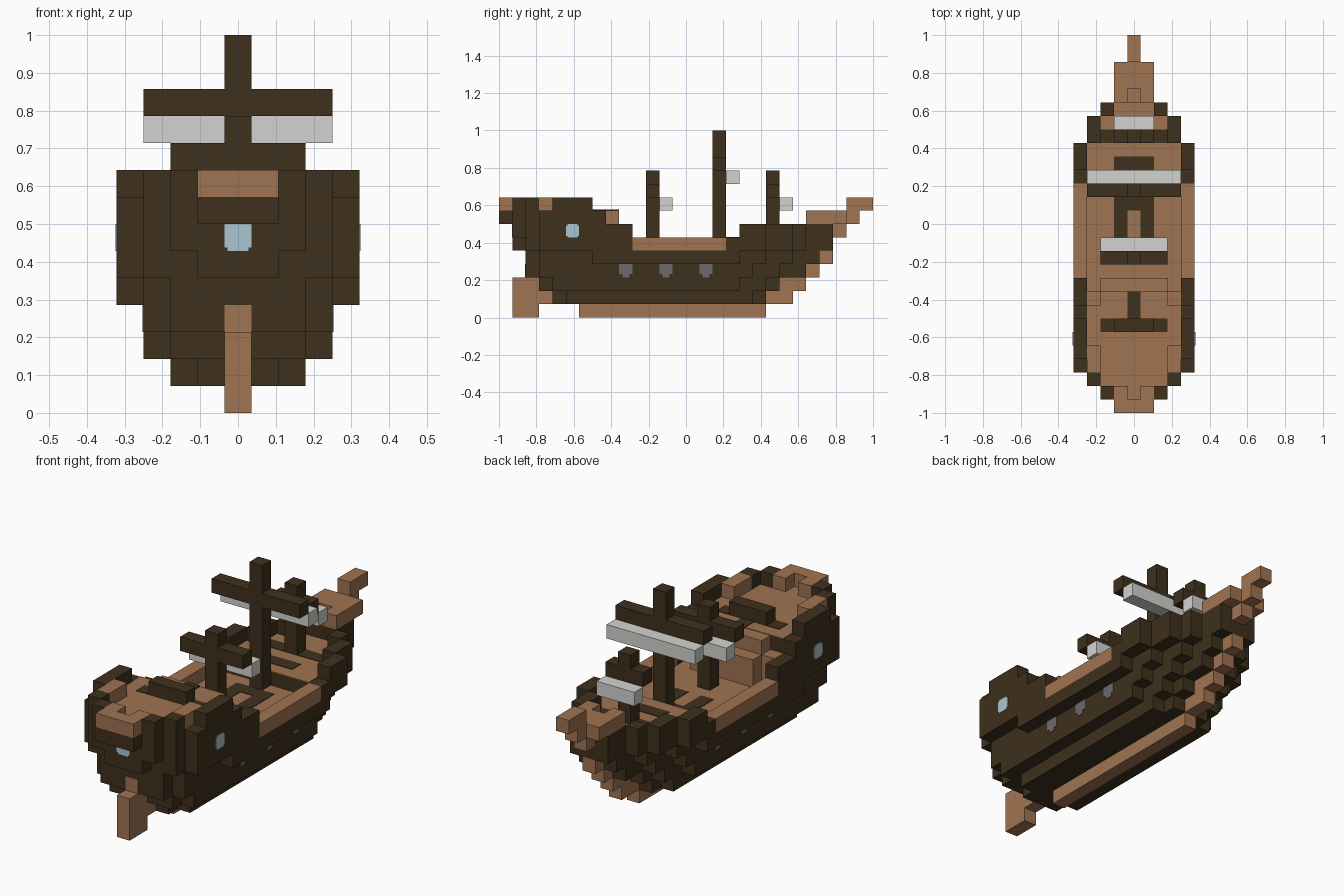
import bpy
import bmesh
from mathutils import Matrix, Vector

UNIT = 1 / 14      # size of one block
THIN = 0.04        # plate thickness in blocks

default_cube = bpy.data.objects.get("Cube")
if default_cube:
    bpy.data.objects.remove(default_cube, do_unlink=True)


def make_material(name, red, green, blue):
    mat = bpy.data.materials.new(name)
    mat.use_nodes = True
    colour = (red, green, blue, 1)
    mat.diffuse_color = colour
    mat.node_tree.nodes["Principled BSDF"].inputs["Base Color"].default_value = colour
    return mat


dark = make_material("dark timber", 0.049, 0.03, 0.012)
brown = make_material("brown timber", 0.35, 0.173, 0.083)
cloth = make_material("sail cloth", 0.65, 0.65, 0.63)
glass = make_material("window glass", 0.41, 0.56, 0.63)
iron = make_material("porthole grey", 0.155, 0.143, 0.148)


def part(name, mat, boxes, mirror=False):
    """Join boxes (x range, y range, z range in blocks) into one object."""
    bm = bmesh.new()
    for xs, ys, zs in boxes:
        sides = [xs, (-xs[1], -xs[0])] if mirror else [xs]
        for xr in sides:
            low = Vector((xr[0], ys[0] - 14, zs[0])) * UNIT
            high = Vector((xr[1], ys[1] - 14, zs[1])) * UNIT
            size = high - low
            matrix = Matrix.Translation((low + high) / 2) @ Matrix.Diagonal((*size, 1))
            bmesh.ops.create_cube(bm, size=1, matrix=matrix)
    mesh = bpy.data.meshes.new(name)
    bm.to_mesh(mesh)
    bm.free()
    mesh.materials.append(mat)
    obj = bpy.data.objects.new(name, mesh)
    bpy.context.collection.objects.link(obj)
    return obj


def wide(half, ys, zs):
    """Box centred on the keel line, reaching half blocks to each side."""
    return ((-half, half), ys, zs)


def plate(half, ys, z):
    return wide(half, ys, (z, z + THIN))


# Stepped hull: each layer lists half width, first and last row
hull_layers = {
    1: [(2.5, 5, 19), (1.5, 4, 20)],
    2: [(3.5, 4, 18), (2.5, 3, 20), (1.5, 3, 21)],
    3: [(3.5, 3, 19), (2.5, 2, 21), (1.5, 2, 23)],
    4: [(4.5, 7, 18), (3.5, 3, 20), (2.5, 2, 22), (1.5, 2, 24)],
}
part("hull", dark, [wide(half, (a, b), (z, z + 1))
                    for z, rows in hull_layers.items() for half, a, b in rows])

# Keel, stem and rudder
part("keel", brown, [wide(0.5, (6, 20), (0, 1))])
part("stem", brown, [
    wide(0.5, (20, 22), (1, 2)),
    wide(0.5, (21, 23), (2, 3)),
    wide(0.5, (23, 24), (3, 4)),
    wide(0.5, (24, 25), (4, 5)),
])
part("rudder", brown, [
    wide(0.5, (1, 3), (0, 3)),
    wide(0.5, (3, 4), (1, 2)),
    wide(0.5, (2 - THIN, 3), (3, 4)),
])

# Main deck and gunwales
part("main_deck", brown, [plate(3.5, (9, 17), 5)])
part("gunwale", brown, [((3.5, 4.5), (10, 17), (5, 6))], mirror=True)
part("hatch_frame", dark, [
    ((-1.5, -0.5), (13, 16), (5, 5 + 2 * THIN)),
    ((0.5, 1.5), (13, 16), (5, 5 + 2 * THIN)),
    wide(0.5, (15, 16), (5, 5 + 2 * THIN)),
])

# Stern castle
part("stern_castle", dark, [
    wide(4.5, (3, 8), (5, 8)),
    wide(3.5, (2, 3), (5, 8)),
    wide(2.5, (1, 2), (6, 8)),
    wide(1.5, (1, 2), (5, 6)),
    wide(1.5, (0, 1), (7, 8)),
])
part("stern_side_wall", dark, [((3.5, 4.5), (8, 10), (5, 7))], mirror=True)
part("stern_steps", brown, [
    wide(3.5, (8, 9), (5, 7)),
    wide(2.5, (8, 9), (7, 8)),
    wide(2.5, (9, 10), (5, 7)),
])
part("stern_deck", brown, [
    plate(3.5, (3, 8), 8),
    plate(2.5, (2, 3), 8),
    plate(1.5, (1, 2), 8),
])
part("stern_stair", dark, [
    wide(0.5, (7, 9), (8, 8 + 2 * THIN)),
    wide(2.5, (6, 7), (8, 8 + 2 * THIN)),
])
part("stern_rail_dark", dark, [
    ((3.5, 4.5), (4, 7), (8, 9)),
    ((2.5, 3.5), (2, 3), (8, 9)),
    ((1.5, 2.5), (1, 2), (8, 9)),
], mirror=True)
part("stern_rail_brown", brown, [
    ((2.5, 3.5), (3, 5), (8, 9)),
    ((0.5, 1.5), (1, 2), (8, 9)),
], mirror=True)
part("stern_ledge", brown, [wide(1.5, (0, 1), (8, 9))])
part("stern_cross_rail", dark, [wide(1.5, (6, 7), (8, 9))])

# Bow castle
part("bow_castle", dark, [
    wide(4.5, (17, 20), (5, 6)),
    wide(3.5, (20, 22), (5, 6)),
    wide(2.5, (22, 23), (5, 6)),
    wide(1.5, (23, 25), (5, 7)),
])
part("bow_rail", dark, [
    ((3.5, 4.5), (18, 20), (6, 7)),
    ((2.5, 3.5), (20, 22), (6, 7)),
    ((1.5, 2.5), (22, 23), (6, 7)),
], mirror=True)
part("bow_deck", brown, [
    plate(3.5, (17, 20), 6),
    plate(2.5, (20, 22), 6),
    plate(1.5, (22, 23), 6),
])
part("bow_hatch", dark, [
    wide(1.5, (18, 19), (6, 6 + 2 * THIN)),
    wide(2.5, (20, 21), (6, 6 + 2 * THIN)),
])

# Bowsprit
part("bowsprit", brown, [
    wide(1.5, (24, 26), (7, 8)),
    ((-1.5, -0.5), (23, 24), (7, 8)),
    ((0.5, 1.5), (23, 24), (7, 8)),
    plate(0.5, (23, 24), 7),
    wide(0.5, (25, 26), (6, 7)),
    wide(0.5, (26, 27), (7, 8)),
    wide(0.5, (26, 28), (8, 9)),
])

# Masts with yards, and a furled sail one row ahead and below
masts = [
    ("stern", 11, 5, 11, 2.5, 9),
    ("main", 16, 5, 14, 3.5, 11),
    ("bow", 20, 6, 11, 1.5, 9),
]
for label, row, base, top, half, yard in masts:
    part(label + "_mast", dark, [wide(0.5, (row, row + 1), (base, top))])
    part(label + "_yard", dark, [wide(half, (row, row + 1), (yard, yard + 1))])
    part(label + "_sail", cloth, [wide(half, (row + 1, row + 2), (yard - 1, yard))])

# Windows and portholes as thin plates with clipped corners
CLIP = 0.12
pane = (4.5, 4.5 + THIN)
part("side_window", glass, [
    (pane, (5, 6), (6 + CLIP, 7 - CLIP)),
    (pane, (5 + CLIP, 6 - CLIP), (6, 7)),
], mirror=True)
part("stern_window", glass, [
    wide(0.5, (1 - THIN, 1), (6 + CLIP, 7)),
    wide(0.5 - CLIP, (1 - THIN, 1), (6, 7)),
])
cover = (3.5, 3.5 + THIN)
portholes = []
for row in (9, 12, 15):
    portholes.append((cover, (row, row + 1), (3 + 2 * CLIP, 4)))
    portholes.append((cover, (row + 2 * CLIP, row + 1 - 2 * CLIP), (3, 4)))
part("portholes", iron, portholes, mirror=True)
